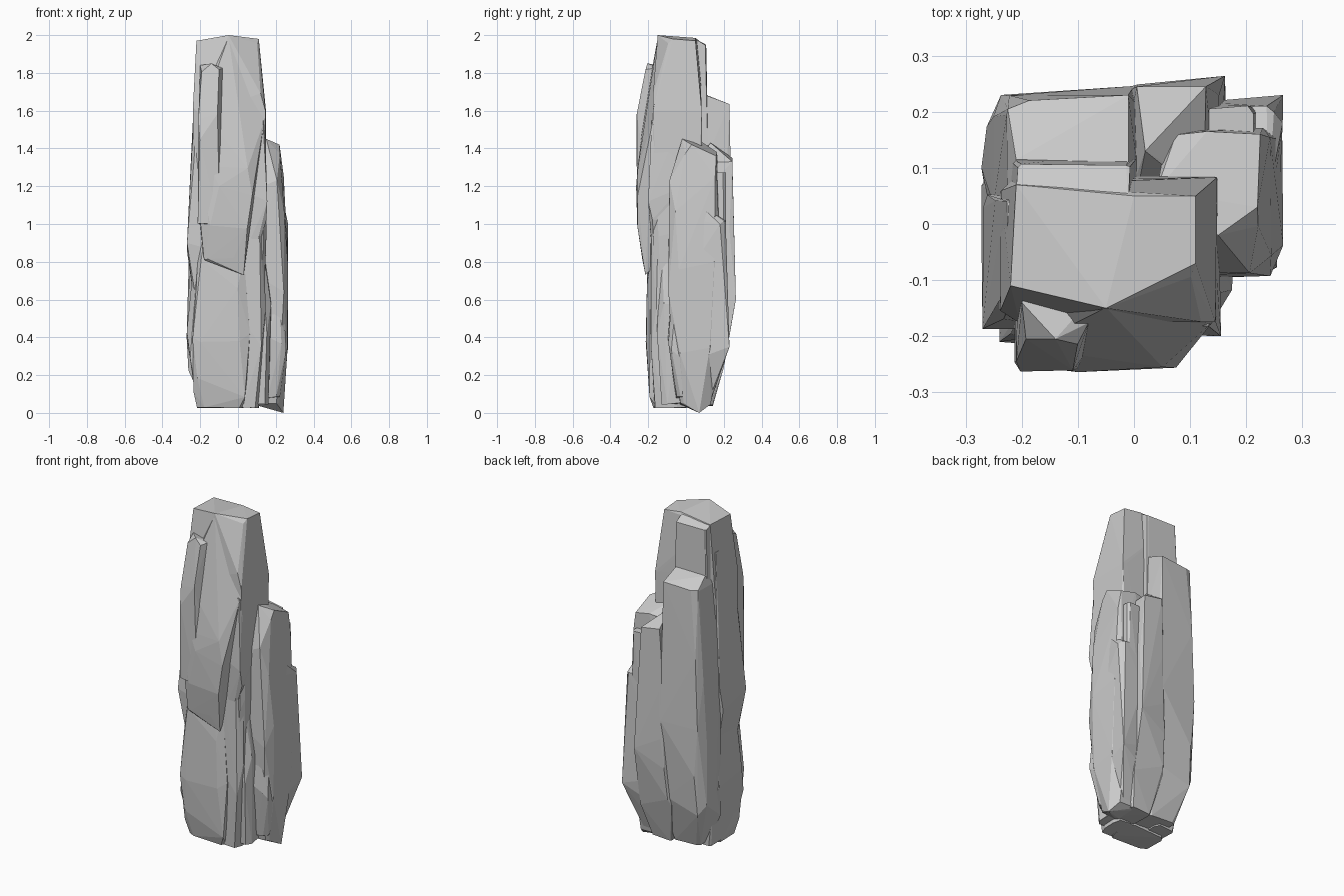
import bpy, bmesh, random

random.seed(4)


def rock(name, rings, extra=(), cut=0.3, jitter=0.006):
    """Convex faceted shard: rings are (z, x0, x1, y0, y1) with clipped corners."""
    bm = bmesh.new()
    j = lambda: random.uniform(-jitter, jitter)
    for n, (z, x0, x1, y0, y1) in enumerate(rings):
        inner = 0 < n < len(rings) - 1
        for sx, sy in ((0, 0), (1, 0), (1, 1), (0, 1)):
            px, py = (x1 if sx else x0), (y1 if sy else y0)
            qx = px + (x0 - x1 if sx else x1 - x0) * cut * random.uniform(0.3, 1.2)
            qy = py + (y0 - y1 if sy else y1 - y0) * cut * random.uniform(0.3, 1.2)
            dz = random.uniform(-0.1, 0.1) if inner else j()
            bm.verts.new((px + j() * 0.5, qy, z + dz))
            bm.verts.new((qx, py + j() * 0.5, z - dz if inner else z + dz))
    for p in extra:
        bm.verts.new(p)
    bmesh.ops.convex_hull(bm, input=bm.verts[:])
    loose = [v for v in bm.verts if not v.link_faces]
    bmesh.ops.delete(bm, geom=loose, context='VERTS')
    bmesh.ops.recalc_face_normals(bm, faces=bm.faces[:])
    me = bpy.data.meshes.new(name)
    bm.to_mesh(me)
    bm.free()
    ob = bpy.data.objects.new(name, me)
    bpy.context.collection.objects.link(ob)
    return ob


# Tall central pillar
rock("main_pillar", [
    (0.05, -0.18, 0.12, -0.14, 0.10),
    (0.90, -0.245, 0.15, -0.17, 0.07),
    (1.60, -0.238, 0.146, -0.175, 0.08),
    (1.96, -0.215, 0.10, -0.10, 0.04)],
    extra=[(-0.05, -0.15, 2.0), (0.11, 0.05, 1.97), (0.11, -0.07, 1.98),
           (-0.21, 0.07, 1.97), (-0.22, -0.11, 1.97), (0.0, 0.05, 1.985),
           (0.145, -0.175, 1.6), (0.148, 0.083, 1.6)], cut=0.12)

# Slab behind the summit
rock("summit_slab", [
    (0.9, -0.24, 0.01, 0.0, 0.13),
    (1.95, -0.21, -0.01, 0.0, 0.107)],
    extra=[(-0.21, 0.06, 1.97), (-0.01, 0.04, 1.985)], cut=0.06)

# Front lobe hanging over the lower front, leaning back to the summit
rock("front_lobe", [
    (0.82, -0.18, 0.02, -0.23, -0.12),
    (1.05, -0.21, 0.07, -0.258, -0.10),
    (1.30, -0.21, 0.07, -0.256, -0.10)],
    extra=[(0.03, -0.215, 0.73), (-0.18, -0.22, 0.81), (-0.10, -0.264, 1.2),
           (0.075, -0.256, 1.15), (0.06, -0.19, 1.6), (-0.07, -0.205, 1.62),
           (-0.05, -0.149, 1.99), (0.10, -0.08, 1.97), (0.14, -0.175, 1.55),
           (-0.11, -0.086, 1.96), (-0.19, -0.22, 1.6)], cut=0.2)

# Broken peak beside the summit
rock("side_peak", [
    (1.0, -0.215, -0.08, -0.255, -0.10),
    (1.5, -0.21, -0.09, -0.26, -0.10),
    (1.75, -0.19, -0.10, -0.225, -0.10),
    (1.82, -0.185, -0.08, -0.18, -0.13)],
    extra=[(-0.14, -0.205, 1.85), (-0.20, -0.14, 1.84)], cut=0.15)

# Lower front column
rock("lower_front_column", [
    (0.03, -0.215, 0.03, -0.17, 0.0),
    (0.15, -0.235, 0.05, -0.195, 0.0),
    (0.40, -0.24, 0.06, -0.212, 0.0),
    (0.75, -0.22, 0.03, -0.205, 0.0),
    (1.0, -0.20, 0.0, -0.18, 0.0)],
    extra=[(-0.24, -0.21, 0.4)], cut=0.15)

# Left front edge shards
rock("left_edge_shard", [
    (0.04, -0.22, -0.1, -0.15, 0.08),
    (0.36, -0.270, -0.1, -0.185, 0.10),
    (0.72, -0.245, -0.1, -0.17, 0.08)], cut=0.15)
rock("left_upper_shard", [
    (0.65, -0.24, -0.1, -0.17, 0.05),
    (0.92, -0.268, -0.1, -0.185, 0.05),
    (1.30, -0.25, -0.1, -0.17, 0.05),
    (1.80, -0.225, -0.1, -0.12, 0.05)],
    extra=[(-0.27, -0.187, 0.9)], cut=0.12)

# Slim shards between the front and right columns
rock("front_right_shard", [
    (0.03, 0.0, 0.11, -0.165, 0.0),
    (0.45, 0.0, 0.145, -0.185, 0.0),
    (0.95, 0.0, 0.14, -0.185, 0.0)], cut=0.25)
rock("front_upper_shard", [
    (0.85, 0.03, 0.10, -0.18, 0.0),
    (1.10, 0.03, 0.152, -0.198, 0.0),
    (1.55, 0.05, 0.14, -0.18, 0.0)],
    extra=[(0.155, -0.2, 1.12)], cut=0.15)
rock("right_front_splinter", [
    (0.05, 0.05, 0.16, -0.13, 0.0),
    (0.50, 0.05, 0.176, -0.153, 0.0),
    (0.93, 0.08, 0.13, -0.13, 0.0)], cut=0.2)

# Right column
rock("right_column", [
    (0.05, 0.08, 0.22, -0.03, 0.13),
    (0.30, 0.06, 0.260, -0.07, 0.17),
    (0.70, 0.06, 0.267, -0.095, 0.17),
    (1.15, 0.05, 0.243, -0.085, 0.17),
    (1.37, 0.05, 0.222, -0.03, 0.16)],
    extra=[(0.24, 0.07, 0.0), (0.15, -0.02, 1.45), (0.04, 0.06, 1.45),
           (0.22, 0.03, 1.42), (0.225, 0.16, 1.36), (0.13, 0.165, 1.38)], cut=0.2)
rock("right_low_chip", [
    (0.08, 0.14, 0.22, -0.05, 0.05),
    (0.35, 0.14, 0.255, -0.095, 0.05),
    (0.60, 0.14, 0.24, -0.08, 0.05)], cut=0.2)

# Back right ledge and the narrow splinter above it
rock("back_right_ledge", [
    (0.05, 0.06, 0.20, 0.0, 0.13),
    (0.33, 0.08, 0.258, 0.0, 0.215),
    (0.75, 0.10, 0.258, 0.0, 0.215),
    (1.02, 0.12, 0.25, 0.05, 0.21)],
    extra=[(0.266, 0.23, 0.35), (0.265, 0.18, 1.0), (0.24, 0.05, 1.12)], cut=0.12)
rock("back_right_splinter", [
    (0.5, 0.10, 0.23, 0.05, 0.21),
    (1.27, 0.12, 0.215, 0.05, 0.208)], cut=0.12)

# Back centre column
rock("back_centre_column", [
    (0.04, 0.0, 0.13, 0.0, 0.14),
    (0.30, -0.04, 0.165, 0.0, 0.215),
    (0.60, -0.02, 0.163, 0.0, 0.247),
    (1.00, -0.01, 0.150, 0.0, 0.247),
    (1.32, 0.0, 0.128, 0.05, 0.243)],
    extra=[(0.162, 0.264, 0.6), (0.128, 0.245, 1.33), (0.005, 0.245, 1.35),
           (0.02, 0.13, 1.43)], cut=0.1)

# Back left column
rock("back_left_column", [
    (0.05, -0.18, 0.0, 0.0, 0.13),
    (0.30, -0.262, 0.03, 0.0, 0.205),
    (0.60, -0.262, 0.03, 0.0, 0.228),
    (1.15, -0.250, 0.01, 0.0, 0.230),
    (1.62, -0.225, -0.01, 0.03, 0.22)],
    extra=[(-0.01, 0.23, 1.635), (-0.225, 0.205, 1.63), (-0.272, 0.10, 0.4),
           (-0.01, 0.11, 1.68), (-0.21, 0.115, 1.68), (-0.237, 0.23, 0.8),
           (0.0, 0.246, 0.8)], cut=0.2)
